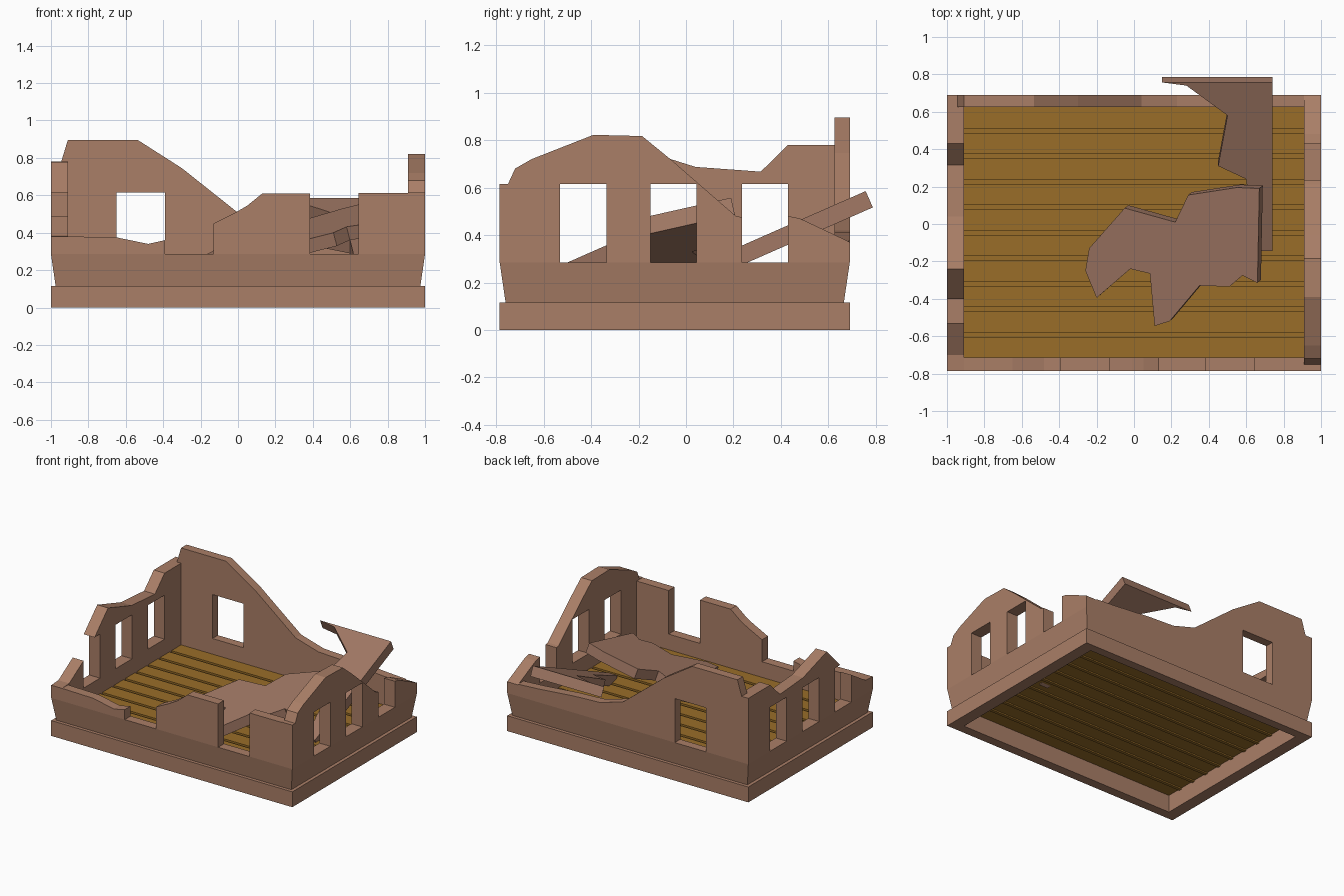
import bpy, bmesh
from mathutils import Vector

if "Cube" in bpy.data.objects:
    bpy.data.objects.remove(bpy.data.objects["Cube"])

X, Y0, Y1 = 1.0, -0.785, 0.69          # outer footprint
IX, IY0, IY1 = 0.91, -0.715, 0.625     # inner footprint
SILL, HEAD = 0.285, 0.615              # window sill and head heights


def material(name, rgb):
    m = bpy.data.materials.new(name)
    m.diffuse_color = (*rgb, 1)
    m.use_nodes = True
    m.node_tree.nodes["Principled BSDF"].inputs["Base Color"].default_value = m.diffuse_color
    return m


BRICK = material("brick", (0.40, 0.21, 0.135))
SLAB = material("plaster", (0.36, 0.19, 0.13))
WOOD = material("wood", (0.32, 0.155, 0.022))


def finish(name, bm, mat):
    bmesh.ops.recalc_face_normals(bm, faces=bm.faces)
    me = bpy.data.meshes.new(name)
    bm.to_mesh(me)
    bm.free()
    me.materials.append(mat)
    ob = bpy.data.objects.new(name, me)
    bpy.context.collection.objects.link(ob)
    return ob


def prism(name, pts, offset, mat):
    """Extrude a flat outline of 3D points by an offset."""
    bm = bmesh.new()
    face = bm.faces.new([bm.verts.new(p) for p in pts])
    ext = bmesh.ops.extrude_face_region(bm, geom=[face], use_keep_orig=True)
    moved = [g for g in ext["geom"] if isinstance(g, bmesh.types.BMVert)]
    bmesh.ops.translate(bm, verts=moved, vec=offset)
    return finish(name, bm, mat)


def ring(name, z0, z1, inset):
    """Rectangular frame whose outer foot is set in by inset."""
    def rect(x, y0, y1, z):
        return [bm.verts.new(p) for p in ((-x, y0, z), (x, y0, z), (x, y1, z), (-x, y1, z))]
    bm = bmesh.new()
    loops = [rect(X - inset, Y0 + inset, Y1 - inset, z0), rect(X, Y0, Y1, z1),
             rect(IX, IY0, IY1, z1), rect(IX, IY0, IY1, z0)]
    for k in range(4):
        a, b = loops[k], loops[(k + 1) % 4]
        for i in range(4):
            j = (i + 1) % 4
            bm.faces.new((a[i], a[j], b[j], b[i]))
    return finish(name, bm, BRICK)


def wall(name, top, axis, pos, thick, windows=()):
    """Wall piece: broken top line, then back along the sill around window notches."""
    line = [(top[0][0], SILL)] + list(top) + [(top[-1][0], SILL)]
    for a, b in sorted(windows, reverse=True):
        line += [(b, SILL), (b, HEAD), (a, HEAD), (a, SILL)]
    if axis == "x":
        prism(name, [(u, pos, z) for u, z in line], (0, thick, 0), BRICK)
    else:
        prism(name, [(pos, u, z) for u, z in line], (thick, 0, 0), BRICK)


def slab(name, outline, z0, bx, by, thick):
    """Fallen plate on the plane z = z0 + bx*x + by*y."""
    n = Vector((-bx, -by, 1)).normalized()
    prism(name, [(x, y, z0 + bx * x + by * y) for x, y in outline], -n * thick, SLAB)


# Foundation and tapered plinth under the walls
ring("foundation", 0, 0.115, 0)
ring("plinth", 0.115, SILL, 0.025)

# Plank floor with recessed strips in the gaps
def box(name, y0, y1, z0, z1):
    prism(name, [(-IX, y0, z0), (IX, y0, z0), (IX, y1, z0), (-IX, y1, z0)], (0, 0, z1 - z0), WOOD)

pitch, gap, count = 0.1365, 0.024, 10
edges = [IY0] + [-0.593 + pitch * i for i in range(count - 1)] + [IY1]
for i in range(count):
    lo = edges[i] + (gap / 2 if i else 0)
    hi = edges[i + 1] - (gap / 2 if i < count - 1 else 0)
    box("floor_plank", lo, hi, 0.13, 0.168)
    if i < count - 1:
        box("floor_gap", hi, hi + gap, 0.12, 0.136)

# Front wall, broken at the first window and notched at the second
wall("front_wall_left", [(-IX, 0.38), (-0.65, 0.375), (-0.48, 0.34), (-0.39, 0.36)],
     "x", Y0, IY0 - Y0)
wall("front_wall_middle", [(-0.13, 0.45), (-0.01, 0.51), (0.05, 0.545), (0.13, 0.61), (0.385, 0.61)],
     "x", Y0, IY0 - Y0)
wall("front_wall_right", [(0.645, 0.612), (IX, 0.612)], "x", Y0, IY0 - Y0)

# Back wall with one whole window
wall("back_wall", [(-0.945, 0.78), (-0.91, 0.895), (-0.535, 0.895), (-0.3, 0.745), (-0.13, 0.61),
                   (0.04, 0.475), (0.23, 0.42), (0.45, 0.41), (0.74, 0.385), (IX, 0.375)],
     "x", IY1, Y1 - IY1, [(-0.65, -0.39)])

# Side windows share the same three positions
W1, W2, W3 = (-0.53, -0.335), (-0.15, 0.045), (0.235, 0.43)

# Right wall, broken at the rear window
wall("right_wall_front", [(Y0, 0.615), (-0.75, 0.615), (-0.72, 0.68), (-0.65, 0.72), (-0.39, 0.822),
                          (-0.185, 0.817), (-0.06, 0.715), (0.21, 0.48), (W3[0], 0.475)],
     "y", IX, X - IX, [W1, W2])
wall("right_wall_rear", [(W3[1], 0.48), (0.48, 0.47), (0.66, 0.385), (Y1, 0.37)], "y", IX, X - IX)

# Left wall, broken at the front window with an overhanging lintel stub
wall("left_wall_front", [(Y0, 0.38), (-0.7, 0.385), (W1[0], 0.49)], "y", -X, X - IX)
wall("left_wall_rear", [(W1[1], HEAD), (-0.4, HEAD), (-0.24, 0.775), (0.04, 0.687), (0.315, 0.667),
                        (0.43, 0.78), (Y1, 0.78)], "y", -X, X - IX, [W2, W3])

# Fallen slabs
slab("fallen_slab_large",
     [(-0.26, -0.25), (-0.24, -0.13), (-0.05, 0.085), (0.22, 0.01), (0.29, 0.155), (0.55, 0.195),
      (0.67, 0.19), (0.66, -0.315), (0.58, -0.275), (0.51, -0.335), (0.35, -0.33), (0.19, -0.52),
      (0.11, -0.545), (0.085, -0.265), (-0.02, -0.24), (-0.2, -0.395)],
     0.34, 0.262, 0.22, 0.075)
slab("fallen_slab_rear",
     [(0.15, 0.757), (0.28, 0.74), (0.5, 0.58), (0.45, 0.31), (0.6, 0.24), (0.62, 0.05),
      (0.67, -0.145), (0.74, -0.145), (0.74, 0.757)],
     0.252, 0, 0.44, 0.075)
